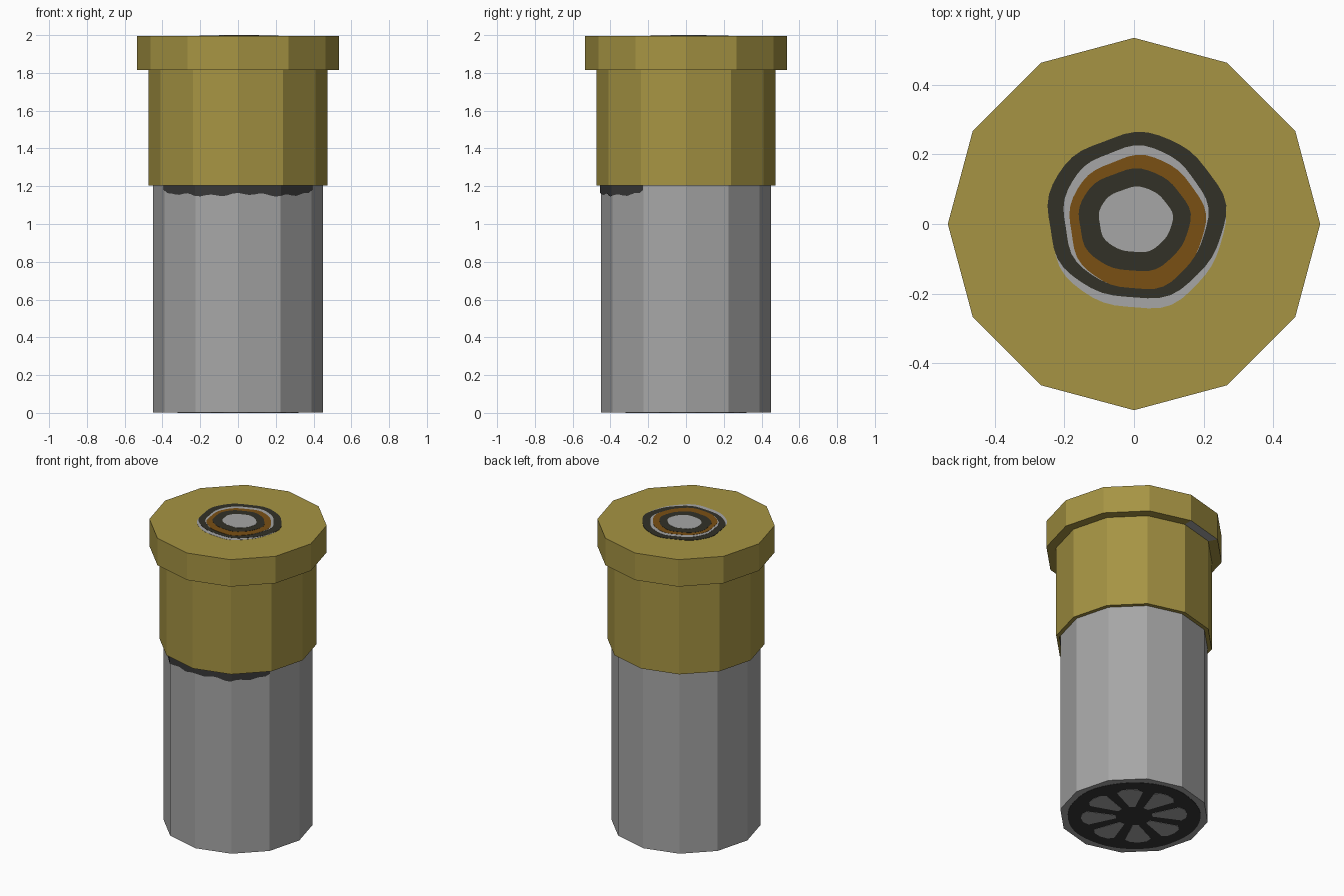
import bpy, bmesh
from math import sin, cos, pi, radians

if "Cube" in bpy.data.objects:
    bpy.data.objects.remove(bpy.data.objects["Cube"])

SIDES = 12


def srgb(c):
    c /= 255
    return c / 12.92 if c < 0.04045 else ((c + 0.055) / 1.055) ** 2.4


def material(name, r, g, b):
    m = bpy.data.materials.new(name)
    m.diffuse_color = (srgb(r), srgb(g), srgb(b), 1)
    m.use_nodes = True
    m.node_tree.nodes["Principled BSDF"].inputs["Base Color"].default_value = m.diffuse_color
    return m


brass = material("brass", 166, 148, 67)
grey = material("grey", 166, 166, 166)
soot = material("soot", 56, 56, 56)
olive_black = material("olive_black", 50, 49, 39)
copper = material("copper_brown", 122, 80, 20)


def finish(bm, name, mats):
    me = bpy.data.meshes.new(name)
    bm.to_mesh(me)
    bm.free()
    for m in mats:
        me.materials.append(m)
    ob = bpy.data.objects.new(name, me)
    bpy.context.collection.objects.link(ob)
    return ob


def lathe(name, profile, mats, rule=None):
    """Revolve (radius, z) points, going upwards, and cap both ends."""
    bm = bmesh.new()
    rings = [[bm.verts.new((r * cos(2 * pi * i / SIDES), r * sin(2 * pi * i / SIDES), z))
              for i in range(SIDES)] for r, z in profile]
    for a, b in zip(rings, rings[1:]):
        for i in range(SIDES):
            j = (i + 1) % SIDES
            bm.faces.new((a[i], a[j], b[j], b[i]))
    bm.faces.new(rings[0][::-1])
    bm.faces.new(rings[-1])
    bm.normal_update()
    if rule:
        for f in bm.faces:
            f.material_index = rule(f)
    return finish(bm, name, mats)


def plate(name, outline, z0, z1, mat):
    """Thin flat plate from a counter-clockwise outline."""
    bm = bmesh.new()
    low = [bm.verts.new((x, y, z0)) for x, y in outline]
    top = [bm.verts.new((x, y, z1)) for x, y in outline]
    n = len(outline)
    bm.faces.new(low[::-1])
    bm.faces.new(top)
    for i in range(n):
        j = (i + 1) % n
        bm.faces.new((low[i], low[j], top[j], top[i]))
    return finish(bm, name, [mat])


def wobbly_circle(cx, cy, rx, ry, wobble=0.02, n=48):
    pts = []
    for i in range(n):
        a = 2 * pi * i / n
        k = 1 + wobble * (sin(5 * a + 1) + 0.5 * sin(9 * a))
        pts.append((cx + rx * k * cos(a), cy + ry * k * sin(a)))
    return pts


# Shell tube
lathe("shell_tube", [(0.45, 0.003), (0.45, 1.22)], [grey])


# Brass head with rim; one worn patch under the rim at the back
def head_rule(f):
    c = f.calc_center_median()
    return int(f.normal.z < -0.9 and c.z > 1.7 and c.y > 0.45 and c.x < 0)


lathe("brass_head", [(0.445, 1.205), (0.475, 1.205), (0.475, 1.815),
                     (0.535, 1.815), (0.535, 1.994)], [brass, grey], head_rule)

# Primer rings on the head, stacked as thin plates
rings = [
    ("worn_edge", 0.008, 0.005, 0.252, 0.25, grey),
    ("outer_primer_ring", 0.005, 0.022, 0.255, 0.238, olive_black),
    ("worn_inner_edge", 0.003, 0.018, 0.207, 0.204, grey),
    ("copper_ring", 0.008, 0.003, 0.195, 0.192, copper),
    ("inner_primer_ring", 0.0, 0.010, 0.160, 0.147, olive_black),
    ("primer_centre", 0.004, 0.012, 0.106, 0.094, grey),
]
for k, (name, cx, cy, rx, ry, mat) in enumerate(rings):
    plate(name, wobbly_circle(cx, cy, rx, ry), 1.99, 1.995 + 0.001 * k, mat)

# Crimped end: dark disc with grey petals
plate("crimp_disc", wobbly_circle(0, 0, 0.4, 0.4, 0.005), 0.0015, 0.004, soot)
for k in range(8):
    t = radians(45 * k)
    shape = [(0.11, -0.018), (0.28, -0.078), (0.31, -0.05), (0.32, 0),
             (0.31, 0.05), (0.28, 0.078), (0.11, 0.018)]
    plate("crimp_petal_%d" % (k + 1),
          [(x * cos(t) - y * sin(t), x * sin(t) + y * cos(t)) for x, y in shape],
          0.0, 0.003, grey)

# Soot band below the brass, across the four front faces
bm = bmesh.new()
cols = []
for k in range(33):
    seg, f = divmod(k / 8, 1)
    a, b = radians(210 + 30 * seg), radians(240 + 30 * seg)
    x = 0.454 * (cos(a) * (1 - f) + cos(b) * f)
    y = 0.454 * (sin(a) * (1 - f) + sin(b) * f)
    z = 1.155 + 0.006 * sin(k * 1.3) + 0.005 * sin(k * 0.45)
    if k in (0, 32):
        z = 1.18
    cols.append((bm.verts.new((x, y, z)), bm.verts.new((x, y, 1.207))))
for (a, b), (c, d) in zip(cols, cols[1:]):
    bm.faces.new((a, c, d, b))
finish(bm, "soot_band", [soot])
